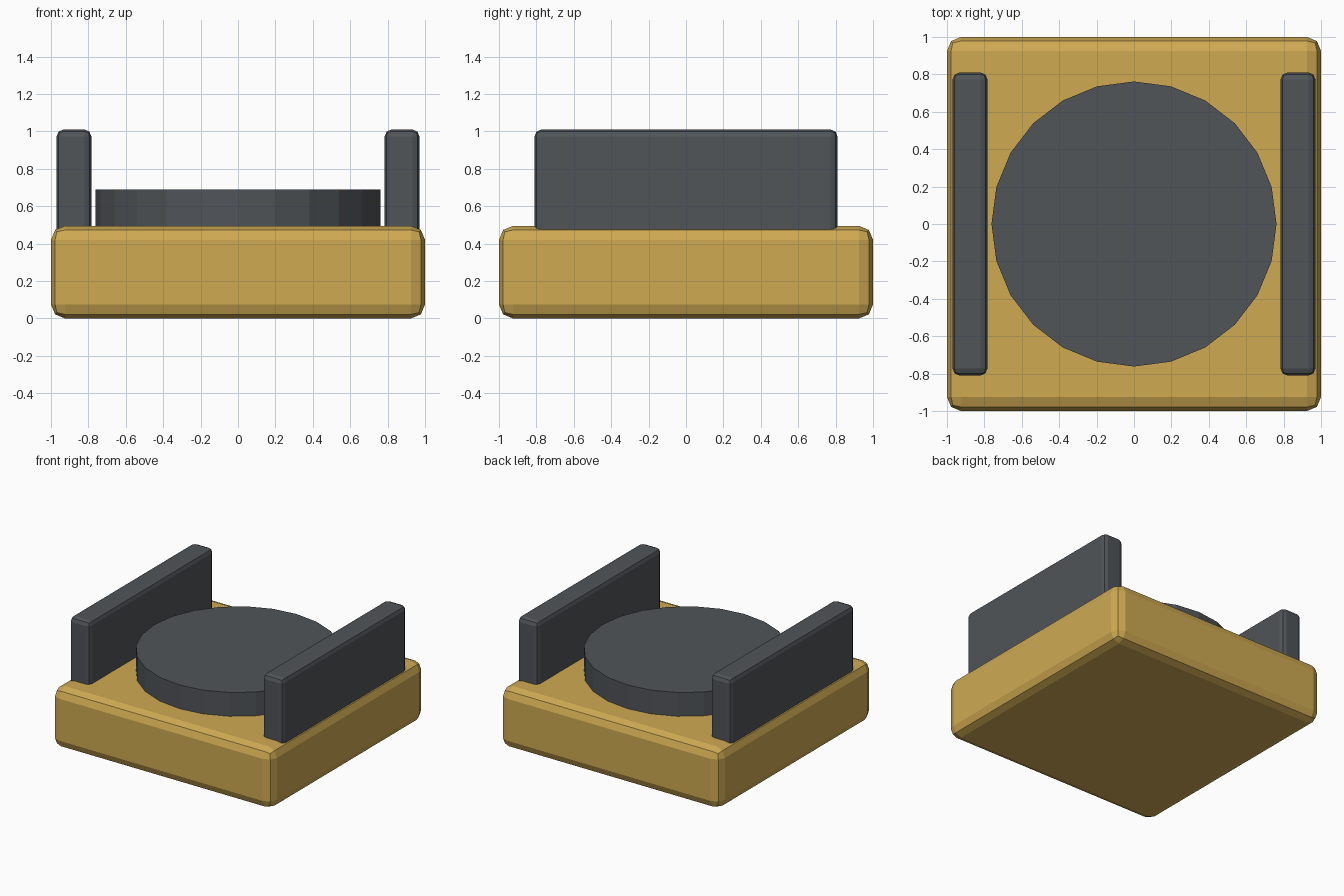
import bpy

default = bpy.data.objects.get("Cube")
if default:
    bpy.data.objects.remove(default, do_unlink=True)


def make_material(name, colour):
    mat = bpy.data.materials.new(name)
    mat.use_nodes = True
    mat.diffuse_color = colour
    mat.node_tree.nodes["Principled BSDF"].inputs["Base Color"].default_value = colour
    return mat


gold = make_material("warm gold", (0.62, 0.40, 0.085, 1))
slate = make_material("dark slate", (0.080, 0.089, 0.098, 1))


def rounded_box(name, low, high, bevel, mat):
    """Flat-shaded box between two corners with two-step rounded edges."""
    centre = [(a + b) / 2 for a, b in zip(low, high)]
    bpy.ops.mesh.primitive_cube_add(size=1, location=centre)
    box = bpy.context.object
    box.name = name
    box.scale = [b - a for a, b in zip(low, high)]
    bpy.ops.object.transform_apply(location=False, rotation=False, scale=True)
    mod = box.modifiers.new("rounded edges", "BEVEL")
    mod.width = bevel
    mod.segments = 2
    box.data.materials.append(mat)
    return box


# Square base block
rounded_box("base", (-1, -1, 0), (1, 1, 0.495), 0.075, gold)

# Upright side walls, sunk slightly into the base
for side, x in (("left", 0.877), ("right", -0.877)):
    rounded_box(side + "_wall", (x - 0.093, -0.81, 0.43), (x + 0.093, 0.81, 1.01), 0.037, slate)

# Faceted round platform
bpy.ops.mesh.primitive_cylinder_add(vertices=24, radius=0.762, depth=0.25, location=(0, 0, 0.565))
platform = bpy.context.object
platform.name = "round_platform"
platform.data.materials.append(slate)
